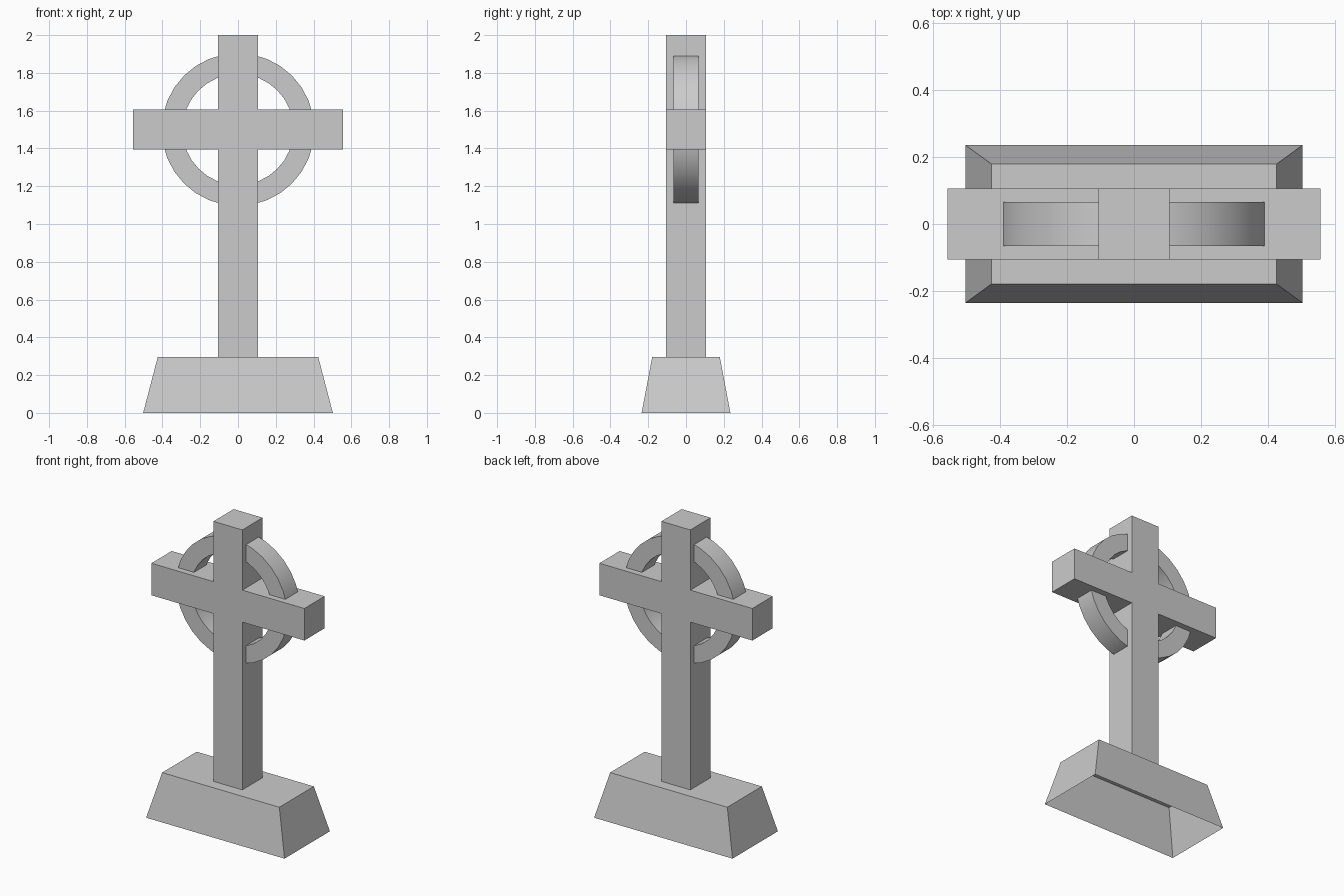
import bpy, bmesh, math

if "Cube" in bpy.data.objects:
    bpy.data.objects.remove(bpy.data.objects["Cube"])

CROSS_Z = 1.5      # height of the arm centre
HALF = 0.105       # half thickness of shaft and arms


def add_object(name, bm, recalc=True):
    if recalc:
        bmesh.ops.recalc_face_normals(bm, faces=bm.faces)
    mesh = bpy.data.meshes.new(name)
    bm.to_mesh(mesh)
    bm.free()
    obj = bpy.data.objects.new(name, mesh)
    bpy.context.collection.objects.link(obj)
    return obj


# Tapered plinth, hollow and open underneath
bm = bmesh.new()
bmesh.ops.create_cube(bm, size=2)
for v in bm.verts:
    top = v.co.z > 0
    v.co.x *= 0.425 if top else 0.502
    v.co.y *= 0.179 if top else 0.235
    v.co.z = 0.295 if top else 0
bm.normal_update()
bottom = [f for f in bm.faces if f.normal.z < -0.9]
bmesh.ops.delete(bm, geom=bottom, context='FACES_ONLY')
add_object("plinth", bm, recalc=False)

# Shaft and arms: one mirrored outline, extruded front to back
half = [(HALF, 0.295), (HALF, CROSS_Z - HALF), (0.555, CROSS_Z - HALF),
        (0.555, CROSS_Z + HALF), (HALF, CROSS_Z + HALF), (HALF, 2.0)]
outline = half + [(-x, z) for x, z in reversed(half)]
bm = bmesh.new()
face = bm.faces.new([bm.verts.new((x, -HALF, z)) for x, z in outline])
ext = bmesh.ops.extrude_face_region(bm, geom=[face], use_keep_orig=True)
for v in ext["geom"]:
    if isinstance(v, bmesh.types.BMVert):
        v.co.y = HALF
add_object("cross", bm)

# Ring: rectangular section swept around the crossing
SEGMENTS = 32
section = [(0.404, -0.065), (0.404, 0.065), (0.294, 0.065), (0.294, -0.065)]
bm = bmesh.new()
loops = []
for i in range(SEGMENTS):
    a = 2 * math.pi * i / SEGMENTS
    loops.append([bm.verts.new((r * math.cos(a), y, CROSS_Z + r * math.sin(a)))
                  for r, y in section])
for i in range(SEGMENTS):
    p, q = loops[i], loops[(i + 1) % SEGMENTS]
    for j in range(4):
        k = (j + 1) % 4
        bm.faces.new((p[j], p[k], q[k], q[j]))
ring = add_object("ring", bm)
bpy.context.view_layer.objects.active = ring
ring.select_set(True)
bpy.ops.object.shade_smooth_by_angle(angle=math.radians(30))
